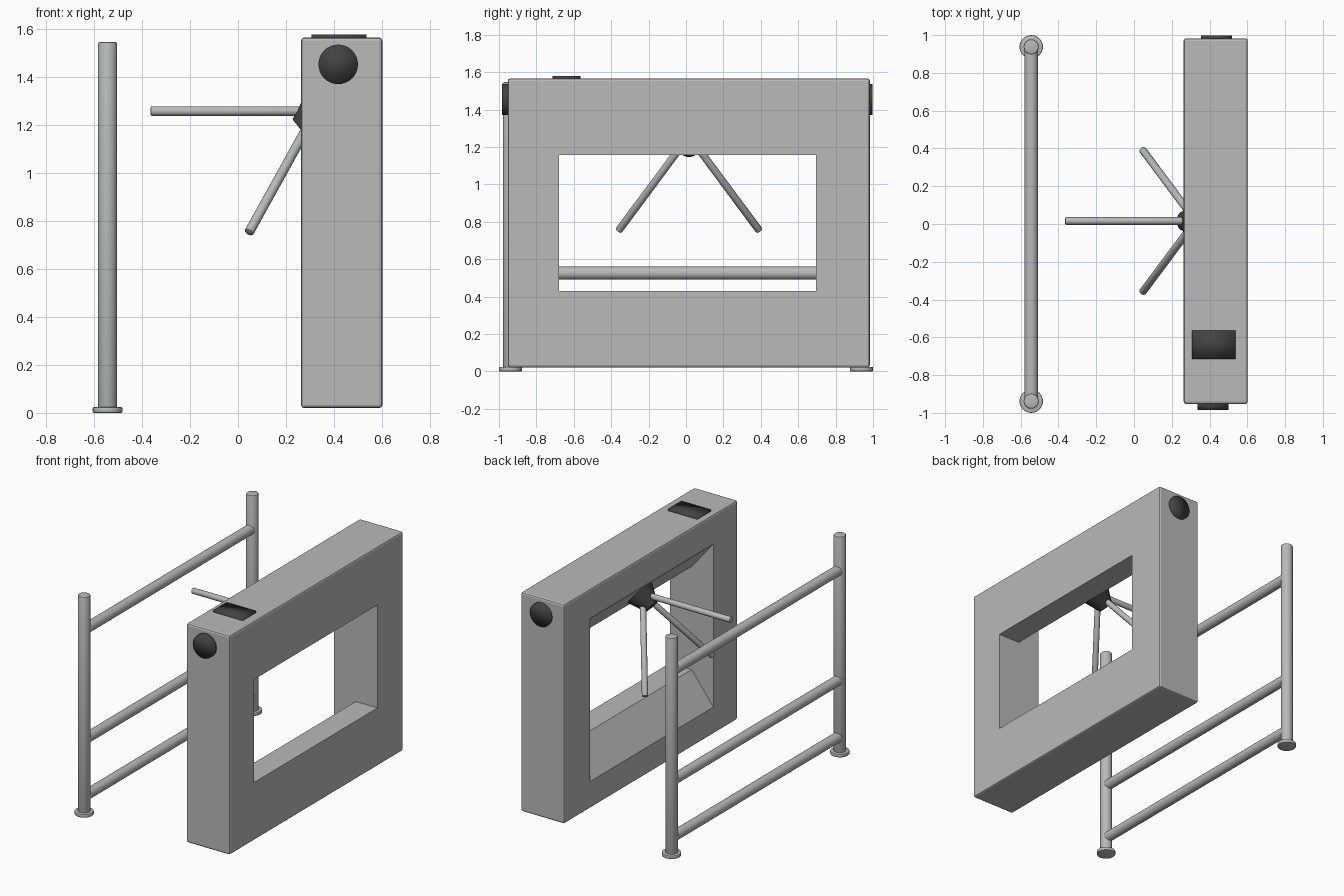
import bpy, bmesh
from math import radians
from mathutils import Vector, Matrix

default = bpy.data.objects.get("Cube")
if default:
    bpy.data.objects.remove(default, do_unlink=True)


def material(name, rgb):
    mat = bpy.data.materials.new(name)
    mat.use_nodes = True
    mat.diffuse_color = (*rgb, 1)
    mat.node_tree.nodes["Principled BSDF"].inputs["Base Color"].default_value = (*rgb, 1)
    return mat


STEEL = material("brushed steel grey", (0.48, 0.49, 0.485))
DARK = material("dark grey", (0.055, 0.055, 0.055))


def finish(bm, name, mat, shading="angle"):
    bmesh.ops.recalc_face_normals(bm, faces=bm.faces)
    mesh = bpy.data.meshes.new(name)
    bm.to_mesh(mesh)
    bm.free()
    mesh.materials.append(mat)
    obj = bpy.data.objects.new(name, mesh)
    bpy.context.collection.objects.link(obj)
    bpy.ops.object.select_all(action="DESELECT")
    obj.select_set(True)
    bpy.context.view_layer.objects.active = obj
    if shading == "angle":
        bpy.ops.object.shade_smooth_by_angle(angle=radians(35))
    elif shading == "smooth":
        bpy.ops.object.shade_smooth()
    return obj


def tube(name, start, end, r1, r2=None, mat=STEEL, bevel=0.0, shading="angle", sides=32):
    """Capped cylinder or cone from start to end, with optional softened rims."""
    start, end = Vector(start), Vector(end)
    axis = end - start
    place = Matrix.Translation((start + end) / 2) @ axis.to_track_quat("Z", "Y").to_matrix().to_4x4()
    bm = bmesh.new()
    bmesh.ops.create_cone(bm, cap_ends=True, segments=sides, radius1=r1,
                          radius2=r1 if r2 is None else r2, depth=axis.length, matrix=place)
    if bevel:
        rims = [e for e in bm.edges if any(len(f.verts) > 4 for f in e.link_faces)]
        bmesh.ops.bevel(bm, geom=rims, offset=bevel, segments=2, profile=0.5, affect="EDGES")
    return finish(bm, name, mat, shading)


# Cabinet: closed frame of rectangular rings, opening flares out towards -x
X0, XM, X1 = 0.263, 0.432, 0.602
outer = (-0.953, 0.983, 0.02, 1.566)
flare = (-0.68, 0.695, 0.21, 1.36)
window = (-0.68, 0.695, 0.43, 1.156)
bm = bmesh.new()
rings = []
for x, (ya, yb, za, zb) in ((X0, outer), (X0, flare), (XM, window), (X1, window), (X1, outer)):
    rings.append([bm.verts.new((x, y, z)) for y, z in ((ya, za), (yb, za), (yb, zb), (ya, zb))])
for a, b in zip(rings, rings[1:] + rings[:1]):
    for i in range(4):
        j = (i + 1) % 4
        bm.faces.new((a[i], a[j], b[j], b[i]))
rim_verts = set(rings[0] + rings[-1])
rim_edges = [e for e in bm.edges if set(e.verts) <= rim_verts]
bmesh.ops.bevel(bm, geom=rim_edges, offset=0.013, segments=2, profile=0.5, affect="EDGES")
finish(bm, "cabinet", STEEL, "flat")

# Round indicators on both cabinet ends
tube("front_indicator", (0.418, -0.94, 1.454), (0.418, -0.984, 1.454), 0.0825, mat=DARK, shading="smooth")
tube("back_indicator", (0.437, 0.97, 1.454), (0.437, 0.997, 1.454), 0.0825, mat=DARK, shading="smooth")

# Reader panel on the cabinet top
bm = bmesh.new()
bmesh.ops.create_cube(bm, size=1, matrix=Matrix.Translation((0.422, -0.64, 1.567))
                      @ Matrix.Diagonal((0.23, 0.15, 0.022, 1)))
finish(bm, "reader_panel", DARK, "smooth")

# Hub: cone standing on the sloped underside of the opening
YC = 0.016
hub_axis = Vector((-0.777, 0, -0.629)).normalized()
hub_base = Vector((0.348, YC, 1.258))
tube("hub", hub_base - hub_axis * 0.01, hub_base + hub_axis * 0.115, 0.104, 0.05, DARK)

# Three arms, spun around the hub axis
pivot = Vector((0.326, YC, 1.259))
for i, name in enumerate(("barrier_arm", "lower_arm_a", "lower_arm_b")):
    direction = Matrix.Rotation(radians(120 * i), 3, hub_axis) @ Vector((-1, 0, 0))
    tube(name, pivot, pivot + direction * 0.69, 0.02, bevel=0.004, sides=24)

# Guard railing: two posts with floor flanges and three rails
XP, YP = -0.544, 0.938
for side, y in (("front", -YP), ("back", YP)):
    tube(side + "_post", (XP, y, 0.01), (XP, y, 1.547), 0.04, bevel=0.008)
    tube(side + "_post_flange", (XP, y, 0), (XP, y, 0.024), 0.062, bevel=0.005)
for name, z in (("lower_rail", 0.125), ("middle_rail", 0.525), ("upper_rail", 1.3)):
    tube(name, (XP, -YP, z), (XP, YP, z), 0.035)
